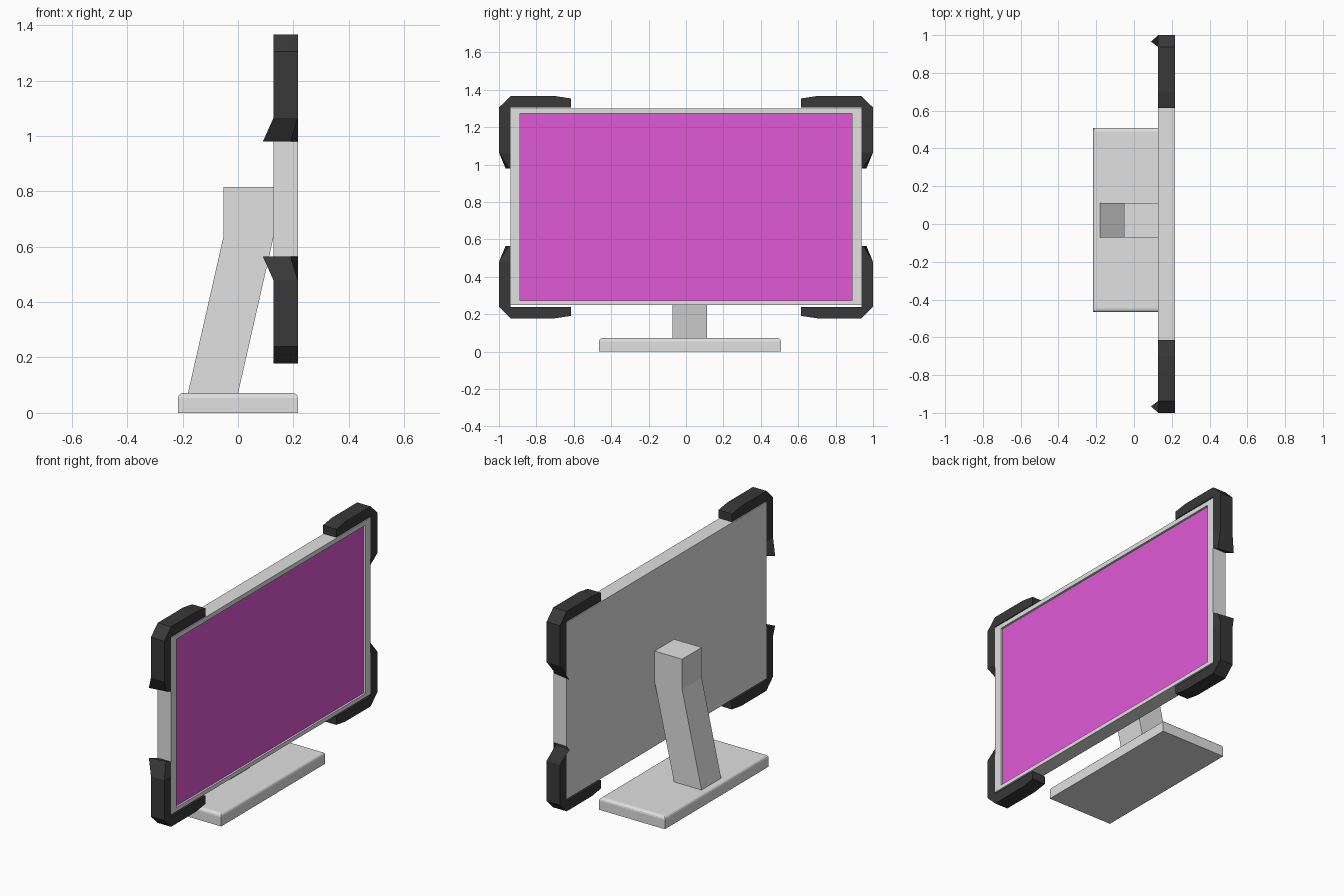
import bpy, bmesh

if "Cube" in bpy.data.objects:
    bpy.data.objects.remove(bpy.data.objects["Cube"])


def material(name, rgb):
    m = bpy.data.materials.new(name)
    m.diffuse_color = (*rgb, 1)
    m.use_nodes = True
    m.node_tree.nodes["Principled BSDF"].inputs["Base Color"].default_value = m.diffuse_color
    return m


GREY = material("light grey plastic", (0.75, 0.75, 0.75))
BLACK = material("black rubber", (0.04, 0.04, 0.04))
PINK = material("magenta screen", (0.745, 0.10, 0.665))


def finish(bm, name, *mats):
    bmesh.ops.recalc_face_normals(bm, faces=bm.faces[:])
    me = bpy.data.meshes.new(name)
    bm.to_mesh(me)
    bm.free()
    for m in mats:
        me.materials.append(m)
    ob = bpy.data.objects.new(name, me)
    bpy.context.collection.objects.link(ob)
    return ob


def box(x0, x1, y0, y1, z0, z1):
    bm = bmesh.new()
    bmesh.ops.create_cube(bm, size=1)
    for v in bm.verts:
        v.co = (x1 if v.co.x > 0 else x0, y1 if v.co.y > 0 else y0, z1 if v.co.z > 0 else z0)
    return bm


def prism(points, offset):
    """Extrude a closed outline of 3D points by an offset."""
    bm = bmesh.new()
    face = bm.faces.new([bm.verts.new(p) for p in points])
    ext = bmesh.ops.extrude_face_region(bm, geom=[face], use_keep_orig=True)["geom"]
    bmesh.ops.translate(bm, vec=offset, verts=[e for e in ext if isinstance(e, bmesh.types.BMVert)])
    return bm


XB, XF = 0.128, 0.216      # back and front of the display
ZC = 0.772                 # middle height of the display

# base slab with softened top edges
bm = box(-0.217, 0.216, -0.466, 0.508, 0, 0.072)
top = [e for e in bm.edges if all(v.co.z > 0.05 for v in e.verts)]
bmesh.ops.bevel(bm, geom=top, offset=0.018, segments=3, profile=0.5, affect='EDGES')
finish(bm, "base", GREY)

# bent neck
neck = [(-0.181, 0.07), (0, 0.07), (XB, 0.634), (XB, 0.815), (-0.053, 0.815), (-0.053, 0.634)]
finish(prism([(x, -0.072, z) for x, z in neck], (0, 0.184, 0)), "neck", GREY)

# display housing with recessed screen
bm = box(XB, XF, -0.937, 0.937, 0.249, 1.30)
bm.faces.ensure_lookup_table()
front = max(bm.faces, key=lambda f: f.calc_center_median().x)
bmesh.ops.inset_individual(bm, faces=[front], thickness=0.02)
for v in front.verts:
    v.co = (XF, 0.888 if v.co.y > 0 else -0.888, 1.273 if v.co.z > ZC else 0.273)
screen = bmesh.ops.extrude_discrete_faces(bm, faces=[front])["faces"][0]
for v in screen.verts:
    v.co.x -= 0.012
screen.material_index = 1
finish(bm, "display", GREY, PINK)

# rubber corner guards, mirrored to the four corners
outline = [(0.937, 1.065), (1, 1.065), (1, 1.305), (0.937, 1.366),
           (0.70, 1.366), (0.614, 1.353), (0.614, 1.305), (0.937, 1.305)]
for sy, side in ((1, "right"), (-1, "left")):
    for sz, level in ((1, "upper"), (-1, "lower")):
        bm = prism([(XB, y, z) for y, z in outline], (XF - XB, 0, 0))
        # tapered, swept-back tip on the upright leg
        end = min(bm.faces, key=lambda f: f.calc_center_median().z)
        tip = bmesh.ops.extrude_discrete_faces(bm, faces=[end])["faces"][0]
        for v in tip.verts:
            back, outer = v.co.x < 0.17, v.co.y > 0.97
            if outer:
                v.co = (0.09, 0.965, 0.98) if back else (0.19, 0.948, 0.98)
            else:
                v.co.z = 0.98
        for v in bm.verts:
            v.co.y *= sy
            v.co.z = ZC + sz * (v.co.z - ZC)
        finish(bm, f"{level}_{side}_corner_guard", BLACK)
